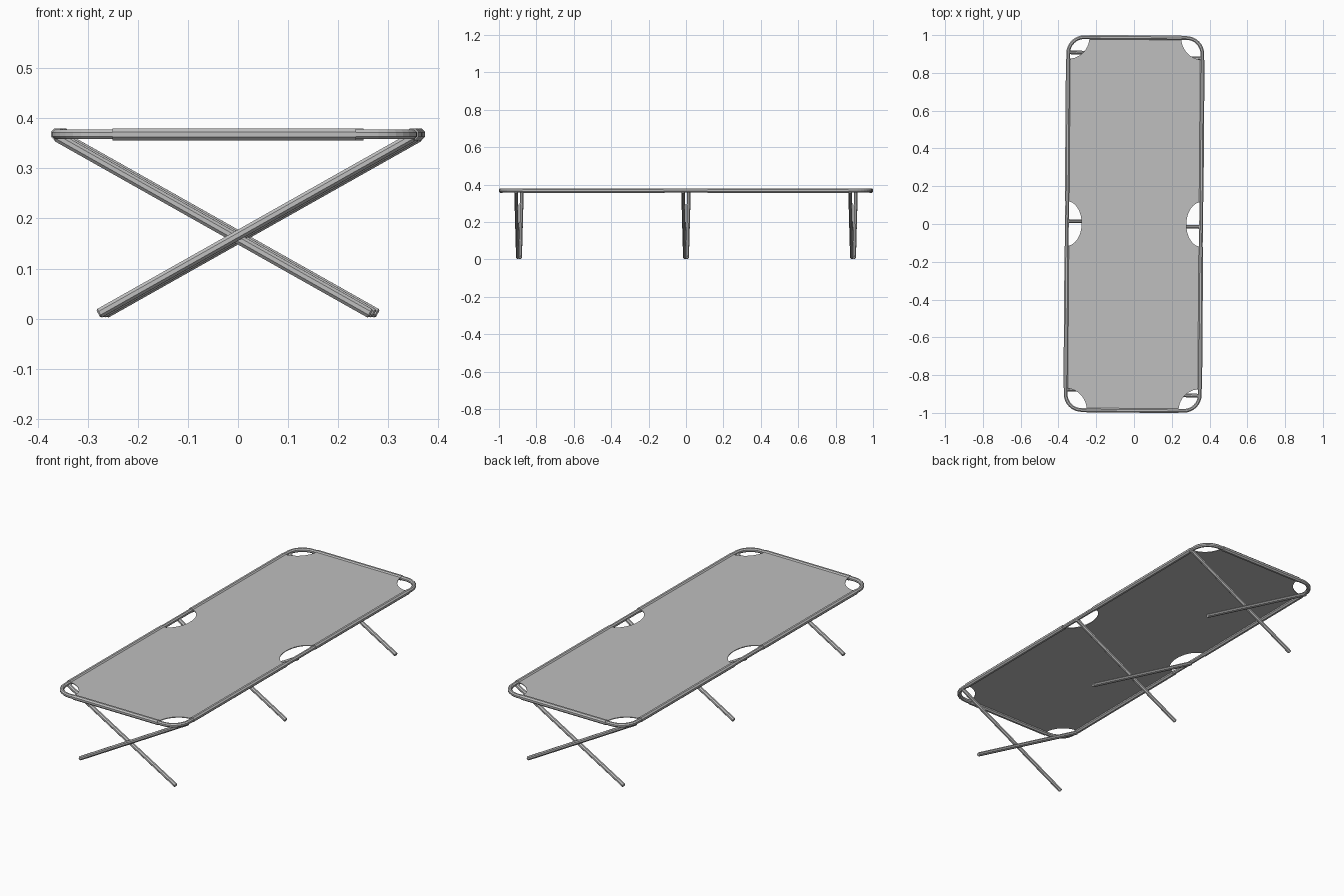
import bpy, bmesh
from math import sin, cos, pi, radians
from mathutils import Vector, Matrix

cube = bpy.data.objects.get("Cube")
if cube:
    bpy.data.objects.remove(cube, do_unlink=True)

HALF_W, HALF_L, TOP = 0.355, 0.987, 0.368    # rail centre line
TUBE, SLEEVE = 0.0105, 0.013                 # radii
CORNER = 0.085
CUT_X, CUT_Y = 0.112, 0.115                  # corner cut-outs in the canvas
NOTCH_X, NOTCH_Y = 0.078, 0.118              # mid-side cut-outs
YAW = Matrix.Rotation(radians(-0.43), 4, "Z")


def material(name, grey):
    mat = bpy.data.materials.new(name)
    mat.use_nodes = True
    colour = (grey, grey, grey, 1)
    mat.diffuse_color = colour
    mat.node_tree.nodes["Principled BSDF"].inputs["Base Color"].default_value = colour
    return mat


GREY = material("grey", 0.52)


def finish(name, bm):
    bmesh.ops.recalc_face_normals(bm, faces=bm.faces)
    bm.transform(YAW)
    mesh = bpy.data.meshes.new(name)
    bm.to_mesh(mesh)
    bm.free()
    mesh.materials.append(GREY)
    obj = bpy.data.objects.new(name, mesh)
    bpy.context.collection.objects.link(obj)
    return obj


def tube(name, path, radius, closed=False, chamfer=0.0, sides=8):
    """Sweep a polygon ring along a path, optionally with chamfered ends."""
    pts = [Vector(p) for p in path]
    radii = [radius] * len(pts)
    if chamfer:
        step = (pts[-1] - pts[0]).normalized() * chamfer
        pts = [pts[0], pts[0] + step, pts[-1] - step, pts[-1]]
        radii = [radius - chamfer, radius, radius, radius - chamfer]
    n = len(pts)
    bm = bmesh.new()
    rings = []
    for i, p in enumerate(pts):
        before = pts[i - 1] if closed or i else p
        after = pts[(i + 1) % n] if closed or i < n - 1 else p
        tangent = (after - before).normalized()
        side = tangent.cross(Vector((0, 0, 1))).normalized()
        up = side.cross(tangent)
        angles = [2 * pi * (k + 0.5) / sides for k in range(sides)]
        rings.append([bm.verts.new(p + radii[i] * (side * cos(a) + up * sin(a)))
                      for a in angles])
    for i in range(n if closed else n - 1):
        a, b = rings[i], rings[(i + 1) % n]
        for k in range(sides):
            j = (k + 1) % sides
            bm.faces.new((a[k], a[j], b[j], b[k]))
    if not closed:
        bm.faces.new(rings[0])
        bm.faces.new(rings[-1])
    return finish(name, bm)


# Rounded rectangular rail
rail = []
for quarter, (sx, sy) in enumerate([(1, 1), (-1, 1), (-1, -1), (1, -1)]):
    for k in range(9):
        a = pi / 2 * (quarter + k / 8)
        rail.append((sx * (HALF_W - CORNER) + CORNER * cos(a),
                     sy * (HALF_L - CORNER) + CORNER * sin(a), TOP))
tube("frame_rail", rail, TUBE, closed=True)

# Canvas sleeves wrapped around the rail
end_x = HALF_W - CUT_X
for s, end in ((-1, "front"), (1, "back")):
    tube(end + "_sleeve", [(-end_x, s * HALF_L, TOP), (end_x, s * HALF_L, TOP)], SLEEVE)
    for sx, side in ((-1, "right"), (1, "left")):
        tube(f"{side}_{end}_sleeve", [(sx * HALF_W, s * NOTCH_Y, TOP),
                                      (sx * HALF_W, s * (HALF_L - CUT_Y), TOP)], SLEEVE)

# Canvas sheet: one quarter outline, mirrored around
arc = [pi / 2 * k / 10 for k in range(11)]
quarter = [(HALF_W - NOTCH_X * cos(t), NOTCH_Y * sin(t)) for t in arc]
quarter += [(HALF_W - CUT_X * sin(t), HALF_L - CUT_Y * cos(t)) for t in arc]
half = quarter + [(-x, y) for x, y in reversed(quarter)]
outline = half + [(-x, -y) for x, y in half[1:-1]]
bm = bmesh.new()
sheet = bm.faces.new([bm.verts.new((x, y, TOP + 0.002)) for x, y in outline])
extruded = bmesh.ops.extrude_face_region(bm, geom=[sheet])
bmesh.ops.translate(bm, vec=(0, 0, 0.004),
                    verts=[v for v in extruded["geom"] if isinstance(v, bmesh.types.BMVert)])
bmesh.ops.triangulate(bm, faces=[f for f in bm.faces if len(f.verts) > 4])
finish("canvas_sheet", bm)

# Three pairs of crossed legs
for y, place in ((-0.893, "front"), (0, "middle"), (0.893, "back")):
    for s, side in ((-1, "right"), (1, "left")):
        tube(f"{place}_{side}_leg",
             [(s * 0.357, y - s * 0.013, TOP - 0.004),
              (-s * 0.272, y + s * -0.008, 0.0095)], TUBE, chamfer=0.003)
